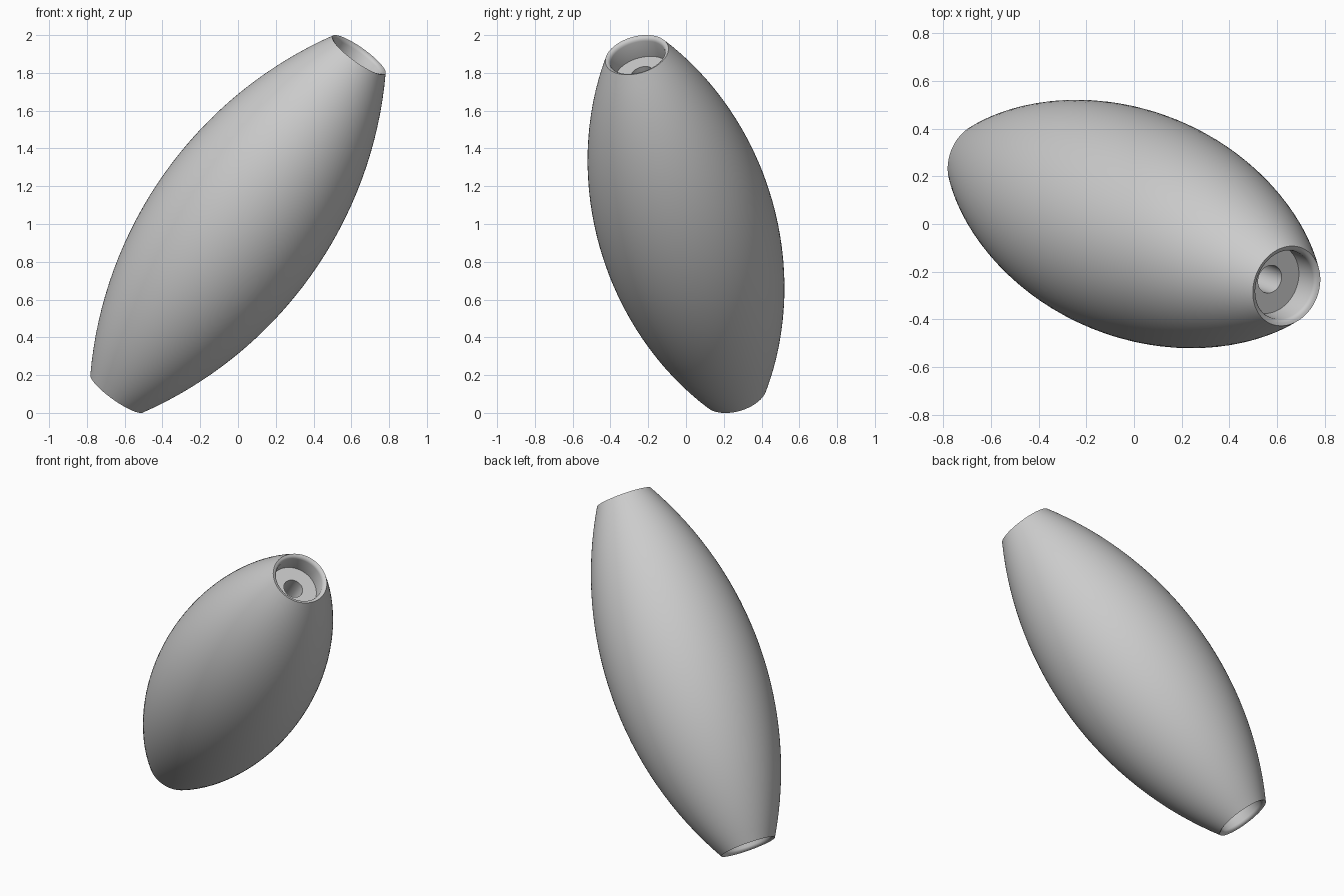
import bpy, bmesh, math
from mathutils import Vector, Matrix

if "Cube" in bpy.data.objects:
    bpy.data.objects.remove(bpy.data.objects["Cube"])

SIDES = 96
HALF = 1.131         # half length along the axis
R_MID, R_END = 0.473, 0.172
R_CUP, CUP_DEPTH = 0.148, 0.124
R_HOLE = 0.06
AXIS = Vector((0.64, -0.26, 0.895)).normalized()

# Circular arc of the barrel through both rims and the middle
rise = R_MID - R_END
arc_r = (HALF ** 2 + rise ** 2) / (2 * rise)
a_max = math.asin(HALF / arc_r)
N = 32
outer = []
for i in range(N + 1):
    a = -a_max + 2 * a_max * i / N
    outer.append((R_MID - arc_r * (1 - math.cos(a)), arc_r * math.sin(a)))

# Rounded rim, counterbored cup and through hole, mirrored at both ends
cup = [(0.160, HALF - 0.004), (0.152, HALF - 0.011), (R_CUP, HALF - 0.022),
       (R_CUP, HALF - CUP_DEPTH), (R_HOLE, HALF - CUP_DEPTH)]
profile = outer + cup + [(r, -t) for r, t in reversed(cup)]

# Lathe the closed profile
bm = bmesh.new()
rings = []
for r, t in profile:
    rings.append([bm.verts.new((r * math.cos(2 * math.pi * k / SIDES),
                                r * math.sin(2 * math.pi * k / SIDES), t))
                  for k in range(SIDES)])
for i, ring in enumerate(rings):
    nxt = rings[(i + 1) % len(rings)]
    for k in range(SIDES):
        j = (k + 1) % SIDES
        bm.faces.new((ring[k], ring[j], nxt[j], nxt[k]))
bmesh.ops.recalc_face_normals(bm, faces=bm.faces)

# Tilt onto its axis and lift to the ground
rot = AXIS.to_track_quat('Z', 'Y').to_matrix().to_4x4()
bm.transform(Matrix.Translation((0, 0, 1)) @ rot)
mesh = bpy.data.meshes.new("barrel_bead")
bm.to_mesh(mesh)
bm.free()
bead = bpy.data.objects.new("barrel_bead", mesh)
bpy.context.collection.objects.link(bead)
bpy.context.view_layer.objects.active = bead
bead.select_set(True)
bpy.ops.object.shade_smooth_by_angle(angle=math.radians(30))
